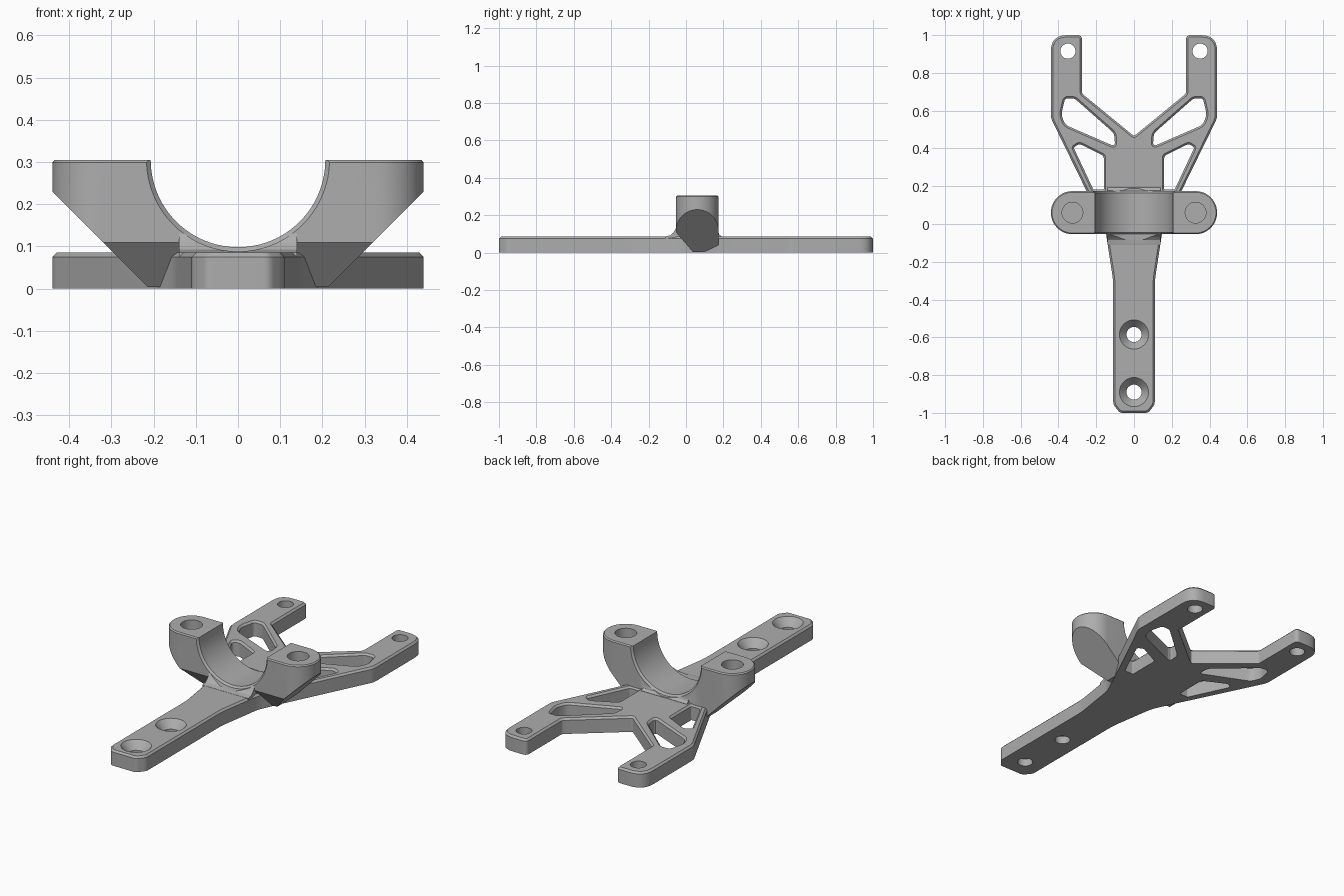
import bpy, bmesh, math
from mathutils import Vector

if "Cube" in bpy.data.objects:
    bpy.data.objects.remove(bpy.data.objects["Cube"], do_unlink=True)

GREY = bpy.data.materials.new("satin grey")
GREY.use_nodes = True
GREY.diffuse_color = (0.42, 0.42, 0.42, 1)
GREY.node_tree.nodes["Principled BSDF"].inputs["Base Color"].default_value = GREY.diffuse_color
THICK, TOP, MID = 0.085, 0.305, 0.06   # plate top, saddle top, saddle centre in y


def rounded(corners):
    """Replace each corner (x, y, setback) by a short curve."""
    out, n = [], len(corners)
    for i, (x, y, d) in enumerate(corners):
        p = Vector((x, y))
        if not d:
            out.append(p)
            continue
        a = p + (Vector(corners[i - 1][:2]) - p).normalized() * d
        b = p + (Vector(corners[(i + 1) % n][:2]) - p).normalized() * d
        for k in range(7):
            t = k / 6
            out.append(a * (1 - t) ** 2 + p * 2 * t * (1 - t) + b * t * t)
    return out


def circle(x, y, r, n=40):
    return [Vector((x + r * math.cos(math.tau * i / n), y + r * math.sin(math.tau * i / n)))
            for i in range(n)]


def oriented(pts, ccw):
    area = sum(pts[i - 1].cross(pts[i]) for i in range(len(pts)))
    return pts if (area > 0) == ccw else pts[::-1]


def inset(pts, d):
    """Move a loop towards the solid, which lies on its left."""
    out = []
    for i, p in enumerate(pts):
        u = (p - pts[i - 1]).normalized()
        v = (pts[(i + 1) % len(pts)] - p).normalized()
        m, n = Vector((-u.y, u.x)), Vector((-v.y, v.x))
        out.append(p + (m + n) * d / (1 + m.dot(n)))
    return out


def solid(name, loops):
    """Solid from wall loops, each with rings (inset, z) from bottom to top."""
    bm = bmesh.new()
    low, high = [], []
    for pts, rings in loops:
        rows = [[bm.verts.new((q.x, q.y, z)) for q in inset(pts, d)] for d, z in rings]
        n = len(pts)
        for a, b in zip(rows, rows[1:]):
            for i in range(n):
                bm.faces.new((a[i - 1], a[i], b[i], b[i - 1]))
        for row, store in ((rows[0], low), (rows[-1], high)):
            store += [bm.edges.get((row[i - 1], row[i])) for i in range(n)]
    for edges in (low, high):
        bmesh.ops.triangle_fill(bm, edges=edges, use_beauty=True)
    return finish(name, bm)


def finish(name, bm):
    bmesh.ops.recalc_face_normals(bm, faces=bm.faces)
    mesh = bpy.data.meshes.new(name)
    bm.to_mesh(mesh)
    bm.free()
    mesh.materials.append(GREY)
    ob = bpy.data.objects.new(name, mesh)
    bpy.context.collection.objects.link(ob)
    return ob


# Plate outline: right half from the tail to the fork, then mirrored
half = [(0.075, -1.0, 0.015), (0.11, -0.955, 0.015), (0.11, -0.3, 0.04), (0.15, -0.04, 0.03),
        (0.2, 0.07, 0.03), (0.44, 0.56, 0.02), (0.44, 1.0, 0.085), (0.275, 1.0, 0.025),
        (0.275, 0.69, 0.01)]
mirror = lambda pts: [(-x, y, d) for x, y, d in reversed(pts)]
chamfer = [(0, 0), (0, THICK - 0.01), (0.01, THICK)]
loops = [(oriented(rounded(half + [(0, 0.465, 0.01)] + mirror(half)), True), chamfer)]

# Truss windows and fork holes on both sides
upper = [(0.365, 0.665, 0.015), (0.315, 0.665, 0.015), (0.105, 0.48, 0.02),
         (0.1, 0.41, 0.025), (0.365, 0.525, 0.025), (0.385, 0.58, 0.02)]
lower = [(0.32, 0.405, 0.01), (0.29, 0.425, 0.015), (0.16, 0.36, 0.012),
         (0.16, 0.182, 0.006), (0.215, 0.182, 0.006)]
for window in (upper, lower):
    for side in (window, mirror(window)):
        loops.append((oriented(rounded(side), False), chamfer))
for s in (-1, 1):
    loops.append((oriented(circle(s * 0.35, 0.915, 0.04), False), [(0, 0), (0, THICK)]))

# Countersunk tail holes
for y in (-0.585, -0.89):
    loops.append((oriented(circle(0, y, 0.04), False),
                  [(0, 0), (0, 0.042), (0.037, THICK)]))
bracket = solid("mounting_bracket", loops)

# Saddle block: stadium column, trimmed below at the sides and front
R, reach = 0.114, 0.326
stadium = [Vector((s * (reach + R * math.cos(a)), MID + s * R * math.sin(a)))
           for s in (1, -1) for a in [math.pi * (i / 24 - 0.5) for i in range(25)]]
saddle = solid("saddle", [(oriented(stadium, True),
                           [(0, 0.004), (0, TOP - 0.006), (0.006, TOP)])])
bm = bmesh.new()
bm.from_mesh(saddle.data)
for co, no in (((0.21, 0, 0), (1, 0, -1)), ((-0.21, 0, 0), (-1, 0, -1)),
               ((0, 0.04, 0), (0, -0.11, -0.095))):
    bmesh.ops.bisect_plane(bm, geom=bm.verts[:] + bm.edges[:] + bm.faces[:],
                           plane_co=co, plane_no=no, clear_outer=True)
    bmesh.ops.holes_fill(bm, edges=[e for e in bm.edges if e.is_boundary])
bmesh.ops.recalc_face_normals(bm, faces=bm.faces)
bm.to_mesh(saddle.data)
bm.free()

# Fillet collar blending the saddle into the plate
profile = [(-0.11, 0.075), (-0.11, THICK + 0.001), (-0.085, 0.092), (-0.067, 0.107),
           (-0.053, 0.132), (0.172, 0.112), (0.178, 0.096), (0.192, THICK + 0.001), (0.192, 0.075)]
bm = bmesh.new()
face = bm.faces.new([bm.verts.new((-0.14, y, z)) for y, z in profile])
ext = bmesh.ops.extrude_face_region(bm, geom=[face], use_keep_orig=True)["geom"]
bmesh.ops.translate(bm, vec=(0.28, 0, 0), verts=[v for v in ext if isinstance(v, bmesh.types.BMVert)])
collar = finish("fillet_collar", bm)


# Cutters: half-round bore with eased mouths, and two blind bolt holes
def lathe(name, x, rings, matrix_axis):
    bm = bmesh.new()
    rows = []
    for r, h in rings:
        pts = circle(0, 0, r, 96)
        rows.append([bm.verts.new((p.x, h, TOP + p.y) if matrix_axis == "Y"
                                  else (x + p.x, MID + p.y, h)) for p in pts])
    for a, b in zip(rows, rows[1:]):
        for i in range(len(a)):
            bm.faces.new((a[i - 1], a[i], b[i], b[i - 1]))
    bm.faces.new(rows[0])
    bm.faces.new(rows[-1])
    return finish(name, bm)


bore = lathe("bore_cutter", 0, [(0.217, -0.2), (0.217, -0.054), (0.207, -0.044),
                                (0.207, 0.164), (0.217, 0.174), (0.217, 0.3)], "Y")
bolts = [lathe("bolt_hole_cutter", s * reach, [(0.055, 0.2), (0.055, 0.4)], "Z") for s in (-1, 1)]

# Combine into one casting
helpers = [(saddle, "UNION"), (collar, "UNION"), (bore, "DIFFERENCE")]
helpers += [(b, "DIFFERENCE") for b in bolts]
for ob, operation in helpers:
    ob.hide_render = True
    mod = bracket.modifiers.new(ob.name, "BOOLEAN")
    mod.object, mod.operation, mod.solver = ob, operation, "EXACT"
bpy.context.view_layer.update()
result = bpy.data.meshes.new_from_object(bracket.evaluated_get(bpy.context.evaluated_depsgraph_get()))
bracket.modifiers.clear()
bracket.data = result
for ob, _ in helpers:
    bpy.data.objects.remove(ob, do_unlink=True)

for ob in bpy.context.selected_objects:
    ob.select_set(False)
bracket.select_set(True)
bpy.context.view_layer.objects.active = bracket
bpy.ops.object.shade_smooth_by_angle(angle=math.radians(25))
